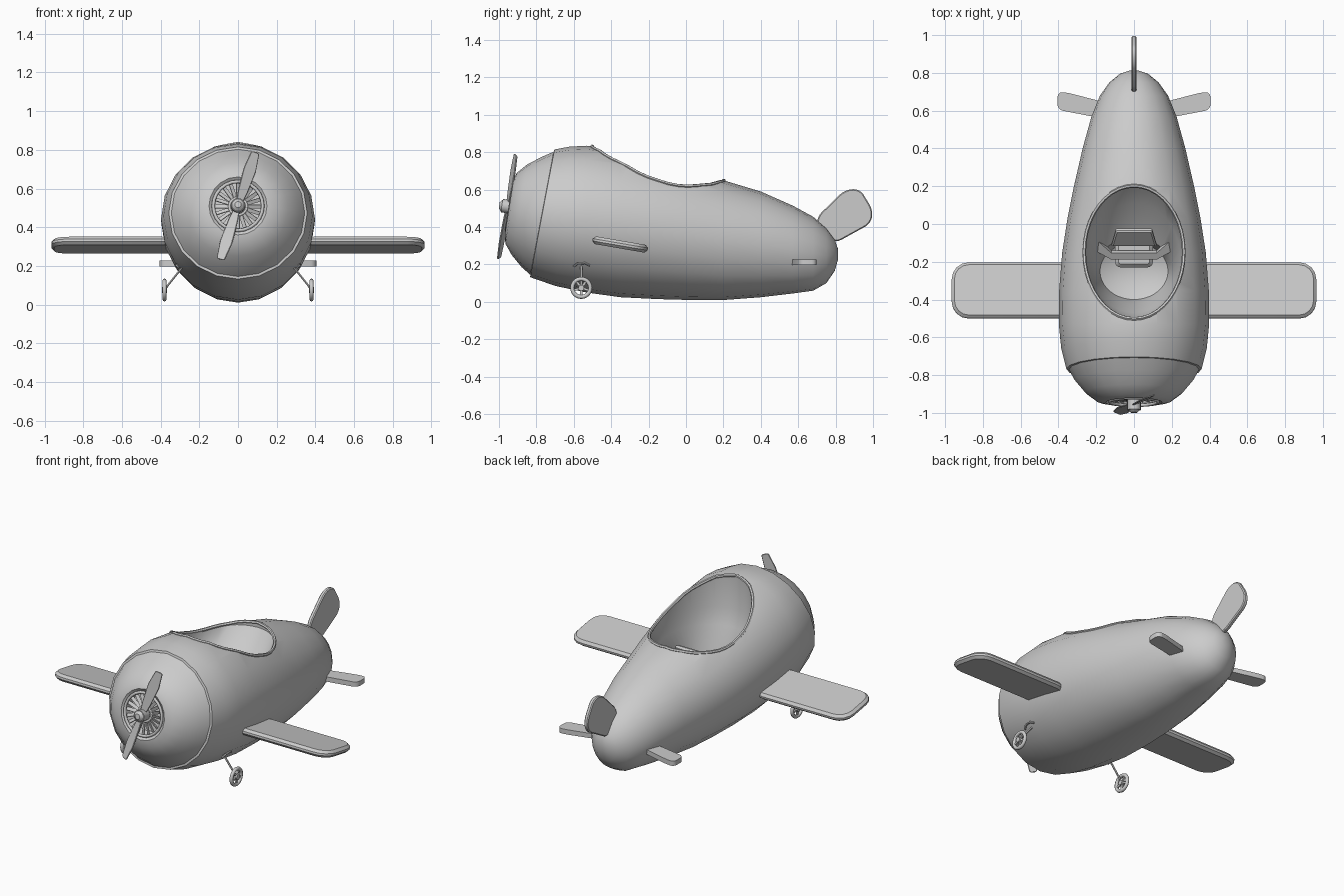
import bpy, bmesh, math
from mathutils import Matrix, Vector
from mathutils.bvhtree import BVHTree

cube = bpy.data.objects.get("Cube")
if cube:
    bpy.data.objects.remove(cube, do_unlink=True)

grey = bpy.data.materials.new("plain_grey")
grey.use_nodes = True
grey.diffuse_color = (0.6, 0.6, 0.6, 1)
grey.node_tree.nodes["Principled BSDF"].inputs["Base Color"].default_value = (0.6, 0.6, 0.6, 1)


def select(ob):
    bpy.ops.object.select_all(action='DESELECT')
    ob.select_set(True)
    bpy.context.view_layer.objects.active = ob


def finish(name, bm, mirror=False, angle=30):
    bmesh.ops.recalc_face_normals(bm, faces=bm.faces)
    mesh = bpy.data.meshes.new(name)
    bm.to_mesh(mesh)
    bm.free()
    ob = bpy.data.objects.new(name, mesh)
    bpy.context.collection.objects.link(ob)
    mesh.materials.append(grey)
    if mirror:
        ob.modifiers.new("Mirror", 'MIRROR')
    select(ob)
    bpy.ops.object.shade_smooth_by_angle(angle=math.radians(angle))
    return ob


def loft(rings):
    """Closed skin over equal-length rings of points, capped at both ends."""
    bm = bmesh.new()
    loops = [[bm.verts.new(p) for p in ring] for ring in rings]
    n = len(loops[0])
    for a, b in zip(loops, loops[1:]):
        for i in range(n):
            j = (i + 1) % n
            bm.faces.new((a[i], a[j], b[j], b[i]))
    bm.faces.new(loops[0])
    bm.faces.new(loops[-1])
    bmesh.ops.recalc_face_normals(bm, faces=bm.faces)
    return bm


def slab_bm(points, thick, matrix, corner=0.0, edge=0.3):
    """Flat outline with rounded corners, thickened and softened at the rim."""
    bm = bmesh.new()
    bm.faces.new([bm.verts.new((u, v, -thick / 2)) for u, v in points])
    if corner:
        bmesh.ops.bevel(bm, geom=bm.verts[:], offset=corner, segments=4, profile=0.5,
                        affect='VERTICES', clamp_overlap=True)
    ext = bmesh.ops.extrude_face_region(bm, geom=bm.faces[:])
    bmesh.ops.translate(bm, vec=(0, 0, thick),
                        verts=[g for g in ext["geom"] if isinstance(g, bmesh.types.BMVert)])
    bmesh.ops.recalc_face_normals(bm, faces=bm.faces)
    rim = [e for e in bm.edges if e.calc_face_angle(0) > 1.2]
    if edge:
        bmesh.ops.bevel(bm, geom=rim, offset=thick * edge, segments=1,
                        affect='EDGES', clamp_overlap=True)
    bm.transform(matrix)
    return bm


def slab(name, points, thick, matrix, corner=0.0, edge=0.3, mirror=False):
    return finish(name, slab_bm(points, thick, matrix, corner, edge), mirror)


def tube(name, points, radius, cyclic=False, mirror=False):
    curve = bpy.data.curves.new(name, 'CURVE')
    curve.dimensions = '3D'
    curve.bevel_depth = radius
    curve.bevel_resolution = 1
    curve.use_fill_caps = True
    spline = curve.splines.new('POLY')
    spline.points.add(len(points) - 1)
    for p, co in zip(spline.points, points):
        p.co = (*co, 1)
    spline.use_cyclic_u = cyclic
    ob = bpy.data.objects.new(name, curve)
    bpy.context.collection.objects.link(ob)
    curve.materials.append(grey)
    select(ob)
    bpy.ops.object.convert(target='MESH')
    ob = bpy.context.object
    if mirror:
        ob.modifiers.new("Mirror", 'MIRROR')
    bpy.ops.object.shade_smooth_by_angle(angle=math.radians(50))


def cylinder(bm, radius, depth, matrix, top=None, sides=16):
    bmesh.ops.create_cone(bm, cap_ends=True, segments=sides, radius1=radius,
                          radius2=radius if top is None else top, depth=depth, matrix=matrix)


def ring(bm, major, minor, matrix, n=24, m=8):
    grid = [[bm.verts.new(matrix @ Vector(((major + minor * math.cos(b)) * math.cos(a),
                                           (major + minor * math.cos(b)) * math.sin(a),
                                           minor * math.sin(b))))
             for b in (math.tau * j / m for j in range(m))]
            for a in (math.tau * i / n for i in range(n))]
    for i in range(n):
        for j in range(m):
            bm.faces.new((grid[i][j], grid[i - 1][j], grid[i - 1][j - 1], grid[i][j - 1]))


# Fuselage stations: y, bottom, top, half width, lean
stations = [
    (-.88, .39, .63, .12, .16), (-.93, .38, .64, .13, .16), (-.945, .36, .66, .15, .16),
    (-.935, .31, .69, .2, .16), (-.89, .25, .735, .26, .17), (-.825, .185, .775, .315, .18),
    (-.77, .145, .803, .345, .19), (-.768, .132, .815, .358, .19), (-.66, .085, .83, .385, .1),
    (-.53, .05, .835, .398, 0), (-.35, .025, .81, .396, 0), (-.15, .015, .76, .38, 0),
    (.03, .01, .705, .352, 0), (.2, .01, .65, .318, 0), (.4, .025, .59, .272, 0),
    (.57, .045, .515, .225, 0), (.68, .06, .455, .18, 0), (.75, .1, .395, .13, 0),
    (.795, .165, .335, .075, 0), (.812, .225, .285, .025, 0)]


def station_ring(y, low, high, width, lean, n=20):
    mid, half = (low + high) / 2, (high - low) / 2
    return [(width * math.sin(a), y + lean * half * math.cos(a), mid + half * math.cos(a))
            for a in (math.tau * i / n for i in range(n))]


hull_bm = loft([station_ring(*s) for s in stations])
tree = BVHTree.FromBMesh(hull_bm)
fuselage = finish("fuselage", hull_bm)


# Cockpit opening, sloping down into a footwell
def oval(cy, rx, ry, z, n=40):
    return [(rx * math.cos(a), cy + ry * math.sin(a), z)
            for a in (math.tau * i / n for i in range(n))]


cutter = finish("cockpit_cutter", loft([
    oval(-.15, .262, .35, 1), oval(-.15, .262, .35, .62), oval(-.18, .245, .29, .52),
    oval(-.25, .21, .175, .4), oval(-.25, .18, .15, .28), oval(-.25, .1, .08, .24)]))
cutter.hide_render = True
cut = fuselage.modifiers.new("Cockpit", 'BOOLEAN')
cut.object = cutter
cut.solver = 'EXACT'
select(fuselage)
bpy.ops.object.modifier_apply(modifier=cut.name)
bpy.data.objects.remove(cutter, do_unlink=True)
bpy.ops.object.shade_smooth_by_angle(angle=math.radians(30))

# Rim following the opening
rim = [tree.ray_cast(Vector(p), Vector((0, 0, -1)))[0] for p in oval(-.15, .264, .352, 2)]
tube("cockpit_rim", rim, .01, cyclic=True)

# Seat
rot = Matrix.Rotation
move = Matrix.Translation
slab("seat_back", [(-.12, -.06), (.12, -.06), (.095, .06), (-.095, .06)], .03,
     move((0, -.07, .5)) @ rot(.8, 4, 'X'), corner=.01)
slab("seat_shelf", [(-.21, .06), (-.12, -.03), (.12, -.03), (.21, .06), (.2, -.02),
                    (.12, -.07), (-.12, -.07), (-.2, -.02)][::-1], .03,
     move((0, -.12, .42)) @ rot(.5, 4, 'X'), edge=0)
slab("seat_cushion", [(-.1, -.06), (.1, -.06), (.1, .08), (-.1, .08)], .06,
     move((0, -.17, .34)), corner=.03)

# Wings and tail
slab("wing", [(.3, -.15), (.965, -.15), (.965, .15), (.3, .15)], .042,
     move((0, -.352, .307)) @ rot(-.17, 4, 'X'), corner=.09, edge=.35, mirror=True)
slab("tailplane", [(.12, .55), (.25, .575), (.405, .605), (.405, .7), (.35, .695), (.12, .635)],
     .03, move((0, 0, .212)), corner=.03, mirror=True)
side_on = Matrix(((0, 0, 1, 0), (1, 0, 0, 0), (0, 1, 0, 0), (0, 0, 0, 1)))
slab("rudder", [(.7, .36), (.7, .455), (.85, .6), (.93, .605), (1.0, .49), (.99, .42), (.8, .315)],
     .026, side_on, corner=.035)

# Propeller
axis = move((0, -.955, .51)) @ rot(-.16, 4, 'X')
forward = rot(math.pi / 2, 4, 'X')
bm = bmesh.new()
cylinder(bm, .036, .06, axis @ forward)
cylinder(bm, .034, .016, axis @ move((0, -.036, 0)) @ forward, top=.016)
finish("propeller_hub", bm)
upright = Matrix(((0, 1, 0, 0), (0, 0, 1, 0), (1, 0, 0, 0), (0, 0, 0, 1)))
for k, side in enumerate(("upper", "lower")):
    slab(side + "_propeller_blade",
         [(0, -.014), (.08, -.026), (.2, -.034), (.295, -.022),
          (.295, .022), (.2, .034), (.08, .026), (0, .014)], .008,
         axis @ rot(.31 + math.pi * k, 4, 'Y') @ rot(.35, 4, 'Z') @ upright, corner=.01)

# Engine intake ring and fan
intake = move((0, -.94, .51)) @ rot(-.16, 4, 'X')
bm = bmesh.new()
ring(bm, .128, .009, intake @ forward)
ring(bm, .045, .008, intake @ move((0, .02, 0)) @ forward)
finish("intake_ring", bm, angle=60)
bm = bmesh.new()
for k in range(20):
    vane = intake @ move((0, .02, 0)) @ rot(math.tau * k / 20, 4, 'Y') @ rot(.5, 4, 'Z')
    bmesh.ops.create_cube(bm, size=1, matrix=vane @ move((0, 0, .08))
                          @ Matrix.Diagonal((.02, .005, .1, 1)))
finish("engine_fan", bm)

# Landing gear
hub = move((.38, -.56, .075)) @ rot(math.pi / 2, 4, 'Y')
bm = bmesh.new()
ring(bm, .048, .011, hub)
cylinder(bm, .016, .028, hub)
for k in range(5):
    bmesh.ops.create_cube(bm, size=1, matrix=hub @ rot(math.tau * k / 5, 4, 'Z')
                          @ move((.028, 0, 0)) @ Matrix.Diagonal((.04, .012, .01, 1)))
finish("wheel", bm, mirror=True, angle=50)
tube("wheel_strut", [(.38, -.56, .075), (.362, -.56, .1), (.29, -.56, .19)], .006, mirror=True)
tube("strut_bracket", [(.307, -.6, .19), (.318, -.58, .205), (.32, -.54, .207), (.312, -.515, .195)],
     .006, mirror=True)
